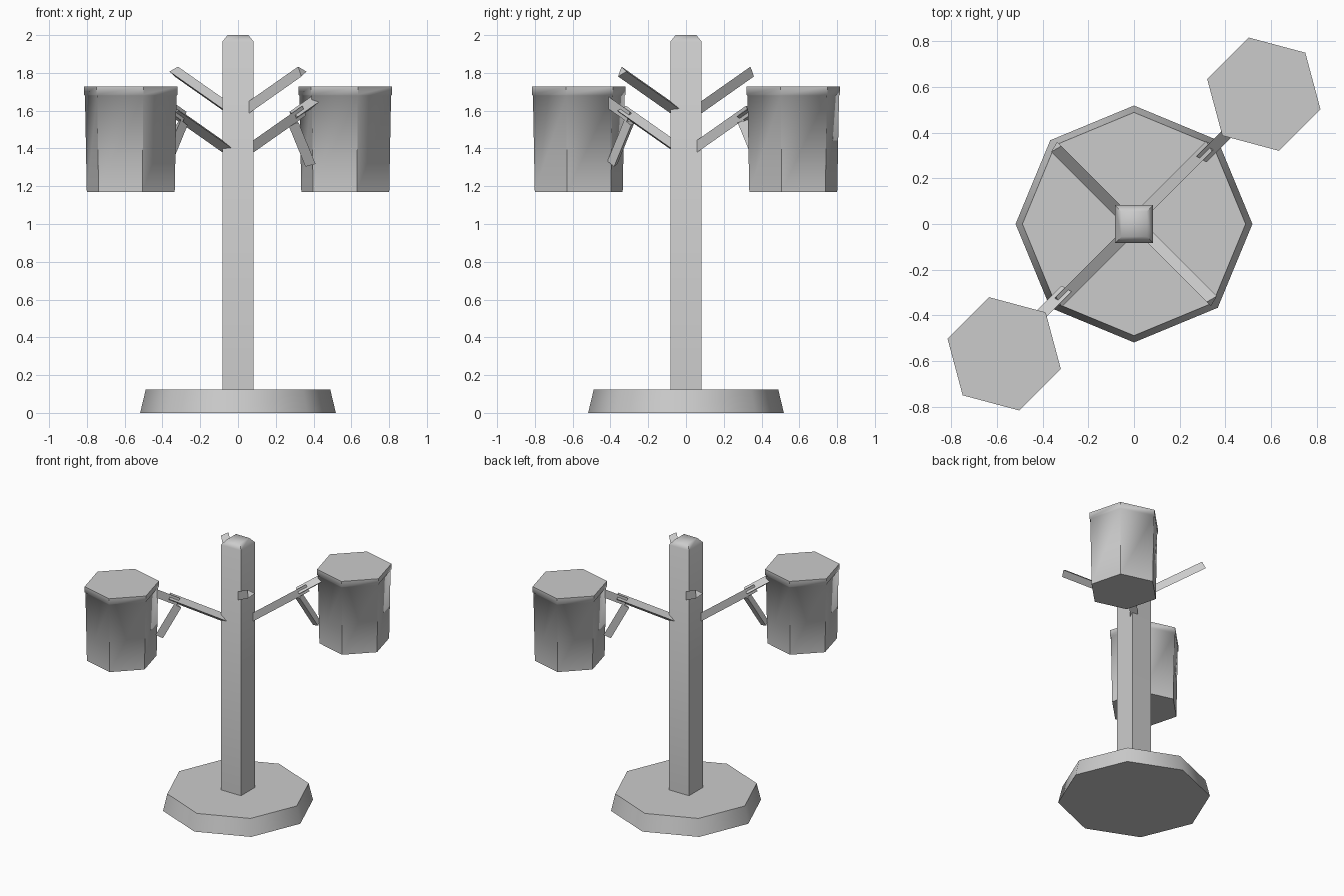
import bpy
import bmesh
from math import cos, sin, pi, radians
from mathutils import Vector

cube = bpy.data.objects.get("Cube")
if cube:
    bpy.data.objects.remove(cube, do_unlink=True)

grey = bpy.data.materials.new("plain grey")
grey.use_nodes = True
grey.diffuse_color = (0.6, 0.6, 0.6, 1)
grey.node_tree.nodes["Principled BSDF"].inputs["Base Color"].default_value = (0.6, 0.6, 0.6, 1)

X, Y = Vector((1, 0, 0)), Vector((0, 1, 0))
parts = []


def ring(center, radius, sides, phase=0.0, u=X, v=Y):
    """Regular polygon around center in the plane of u and v."""
    angles = [phase + 2 * pi * i / sides for i in range(sides)]
    return [center + radius * (cos(a) * u + sin(a) * v) for a in angles]


def loft(name, rings):
    """Closed solid through a list of equal-sized rings."""
    bm = bmesh.new()
    loops = [[bm.verts.new(p) for p in r] for r in rings]
    n = len(loops[0])
    for low, high in zip(loops, loops[1:]):
        for i in range(n):
            j = (i + 1) % n
            bm.faces.new((low[i], low[j], high[j], high[i]))
    bm.faces.new(loops[0])
    bm.faces.new(loops[-1])
    bmesh.ops.recalc_face_normals(bm, faces=bm.faces)
    mesh = bpy.data.meshes.new(name)
    bm.to_mesh(mesh)
    bm.free()
    mesh.materials.append(grey)
    obj = bpy.data.objects.new(name, mesh)
    bpy.context.collection.objects.link(obj)
    parts.append(obj)


def stack(name, profile, sides, phase=0.0, at=Vector()):
    """Upright solid from (radius, height) pairs."""
    loft(name, [ring(at + Vector((0, 0, z)), r, sides, phase) for r, z in profile])


def rod(name, angle, start, end, flip=1):
    """Three-sided rod; start and end are (distance from axis, height)."""
    out = Vector((cos(angle), sin(angle), 0))
    side = Vector((-sin(angle), cos(angle), 0))
    a, b = (out * r + Vector((0, 0, z)) for r, z in (start, end))
    up = (b - a).normalized().cross(side)
    loft(name, [ring(p, 0.0335, 3, 0, side * flip, up) for p in (a, b)])


# Foot and post with a chamfered top
stack("base", [(0.518, 0), (0.488, 0.125)], 8)
corner = 2 ** 0.5
stack("post", [(0.083 * corner, 0.1), (0.083 * corner, 1.965), (0.055 * corner, 2.0)], 4, pi / 4)

# Short upper arms on one diagonal
for label, deg in (("front_left", -45), ("back_right", 135)):
    rod("upper_arm_" + label, radians(deg), (0.04, 1.589), (0.479, 1.807))

# Lower arms on the other diagonal, each with a brace and a hexagonal bucket
for label, deg in (("back_left", 45), ("front_right", 225)):
    a = radians(deg)
    rod("lower_arm_" + label, a, (0.04, 1.382), (0.479, 1.6))
    rod("arm_extension_" + label, a, (0.415, 1.568), (0.6, 1.66), -1)
    rod("brace_" + label, a, (0.42, 1.537), (0.547, 1.318), -1)
    stack("bucket_" + label, [(0.241, 1.17), (0.251, 1.68), (0.2565, 1.685), (0.2565, 1.727)], 6, a,
          Vector((cos(a), sin(a), 0)) * 0.803)

# Smooth the foot sides and post chamfer, keep all other edges sharp
bpy.ops.object.select_all(action='DESELECT')
for obj in parts:
    obj.select_set(True)
bpy.context.view_layer.objects.active = parts[0]
bpy.ops.object.shade_smooth_by_angle(angle=radians(55))
